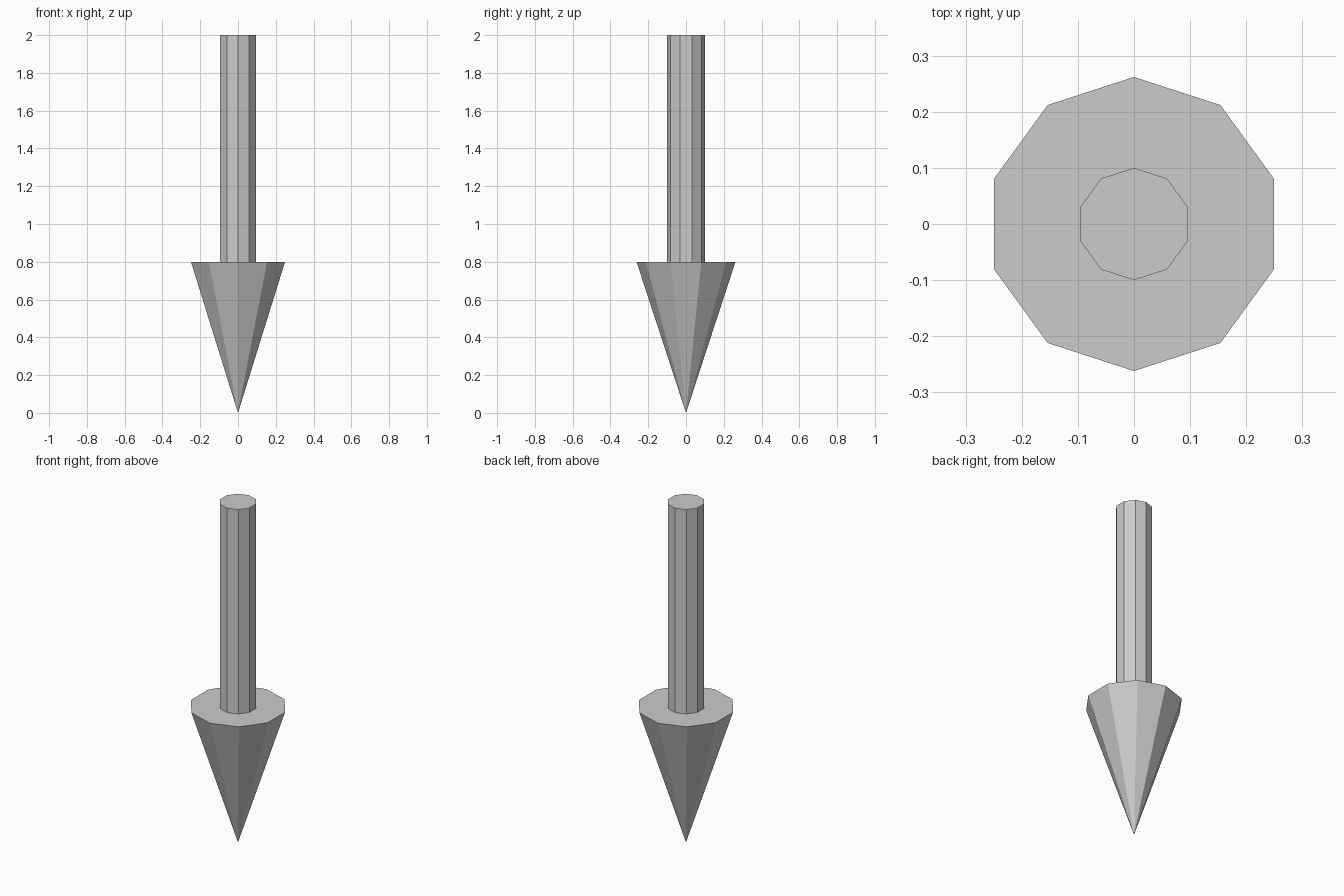
import bpy, bmesh
from math import sin, cos, pi

if "Cube" in bpy.data.objects:
    bpy.data.objects.remove(bpy.data.objects["Cube"])

SIDES = 10


def lathe(name, profile):
    """Revolve (radius, z) points into a flat-faced solid; radius 0 makes a tip, the last ring may be capped."""
    bm = bmesh.new()
    rings = []
    for r, z in profile:
        if r == 0:
            rings.append([bm.verts.new((0, 0, z))] * SIDES)
        else:
            rings.append([bm.verts.new((-r * sin(2 * pi * i / SIDES), r * cos(2 * pi * i / SIDES), z))
                          for i in range(SIDES)])
    for a, b in zip(rings, rings[1:]):
        for i in range(SIDES):
            j = (i + 1) % SIDES
            bm.faces.new(list(dict.fromkeys((a[i], a[j], b[j], b[i]))))
    return bm, rings


def finish(name, bm):
    mesh = bpy.data.meshes.new(name)
    bm.to_mesh(mesh)
    bm.free()
    obj = bpy.data.objects.new(name, mesh)
    bpy.context.collection.objects.link(obj)


# Arrow head: point down, flat collar running in to the shaft
bm, _ = lathe("arrow_head", [(0, 0), (0.262, 0.8), (0.1, 0.8)])
finish("arrow_head", bm)

# Shaft: ten-sided rod rising from the collar, closed on top
bm, rings = lathe("shaft", [(0.1, 0.8), (0.1, 2.0)])
bm.faces.new(rings[-1])
finish("shaft", bm)
